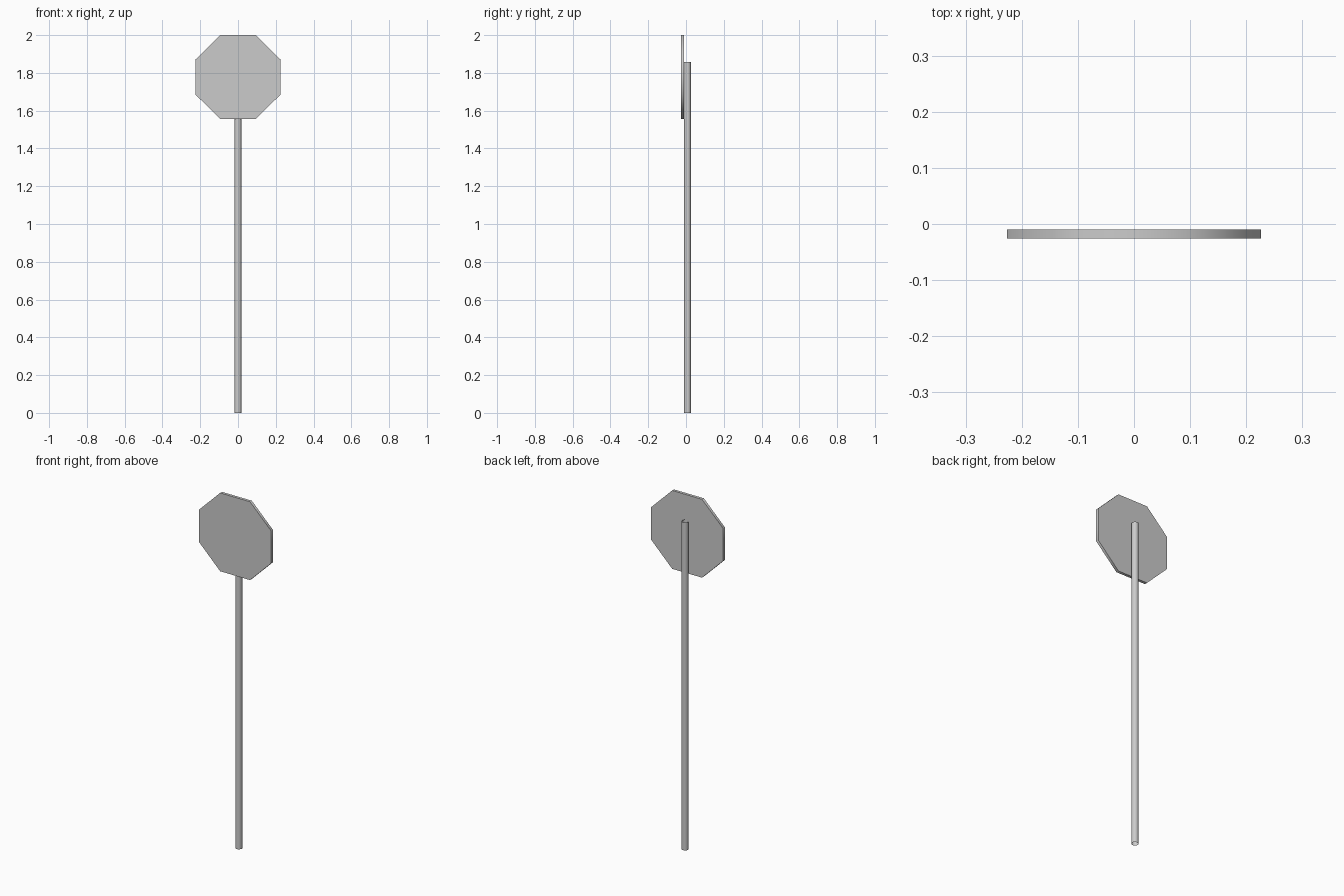
import bpy, bmesh
from math import pi, cos, sin, radians

if "Cube" in bpy.data.objects:
    bpy.data.objects.remove(bpy.data.objects["Cube"])


def add_object(name, bm, sharp_angle):
    """Turn a bmesh into an object, smooth except across sharp edges."""
    for f in bm.faces:
        f.smooth = True
    for e in bm.edges:
        if len(e.link_faces) == 2:
            e.smooth = e.calc_face_angle() < radians(sharp_angle)
    mesh = bpy.data.meshes.new(name)
    bm.to_mesh(mesh)
    bm.free()
    obj = bpy.data.objects.new(name, mesh)
    bpy.context.collection.objects.link(obj)
    return obj


# Octagonal sign plate, softly shaded rim and crisp front and back
half_w, half_h, mid_z = 0.226, 0.222, 1.778
front_y, back_y = -0.026, -0.010
bm = bmesh.new()
ring = []
for i in range(8):
    a = pi / 8 + i * pi / 4
    k = 1 / cos(pi / 8)
    ring.append(bm.verts.new((half_w * k * cos(a), front_y, mid_z + half_h * k * sin(a))))
face = bm.faces.new(ring)
extruded = bmesh.ops.extrude_face_region(bm, geom=[face], use_keep_orig=True)
new_verts = [g for g in extruded["geom"] if isinstance(g, bmesh.types.BMVert)]
bmesh.ops.translate(bm, verts=new_verts, vec=(0, back_y - front_y, 0))
bmesh.ops.recalc_face_normals(bm, faces=bm.faces)
add_object("sign_plate", bm, 60)

# Round post behind the plate, open at both ends
post_height, post_radius = 1.858, 0.0182
bm = bmesh.new()
bmesh.ops.create_cone(bm, segments=16, cap_ends=False, radius1=post_radius,
                      radius2=post_radius, depth=post_height)
post = add_object("post", bm, 60)
post.location = (0, 0.0078, post_height / 2)
